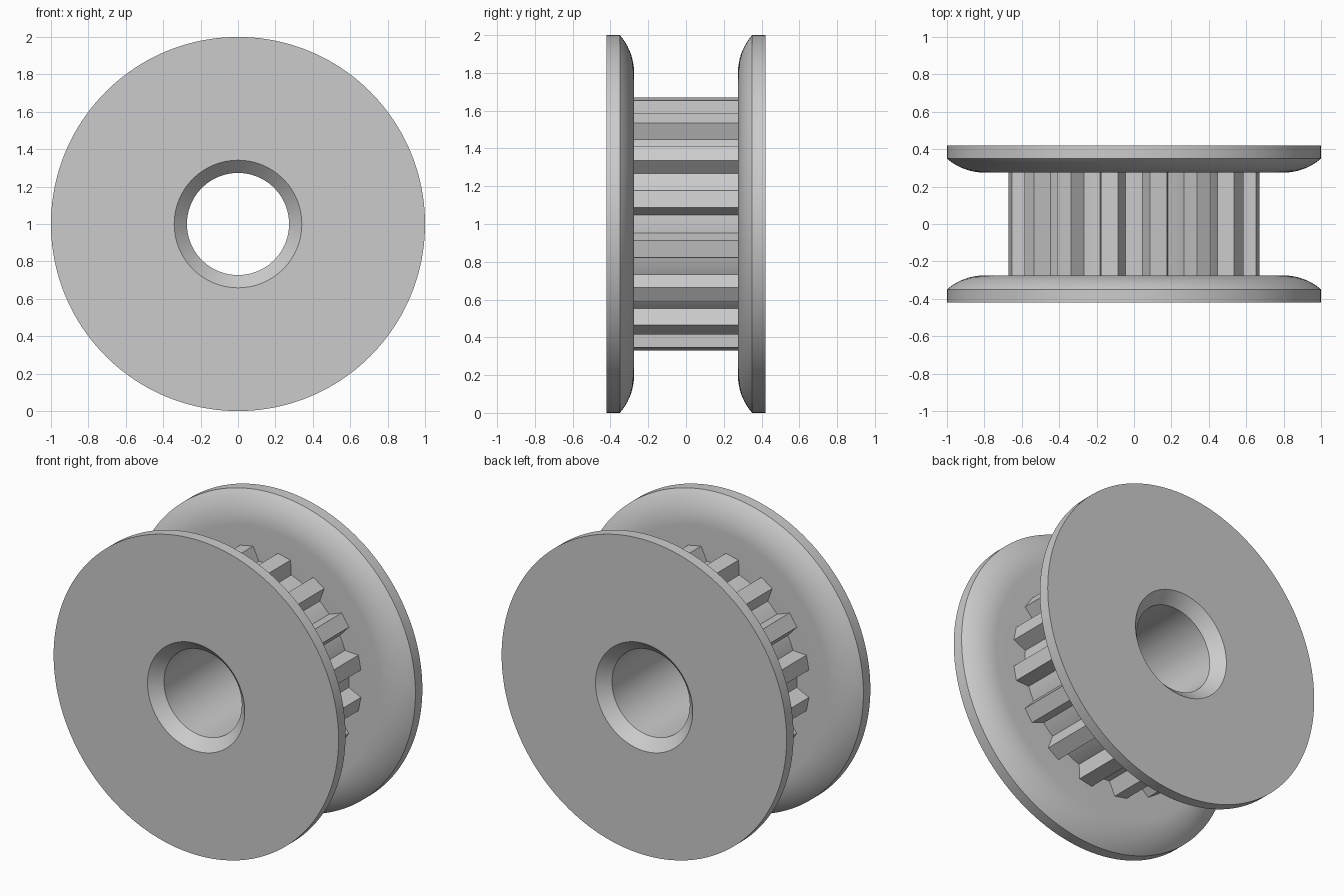
import bpy
import bmesh
from math import sin, cos, pi, radians, asin

cube = bpy.data.objects.get("Cube")
if cube:
    bpy.data.objects.remove(cube, do_unlink=True)

# Main dimensions
RIM_R, BORE_R, CHAMFER_R = 1.0, 0.273, 0.341
FACE_Y, RIM_Y, INNER_Y = 0.42, 0.35, 0.275
FLAT_R, ROOT_R, TIP_R = 0.8, 0.587, 0.676
TEETH, SEGMENTS, ARC_STEPS = 16, 160, 12

grey = bpy.data.materials.new("plain grey")
grey.use_nodes = True
colour = (0.6, 0.6, 0.6, 1)
grey.diffuse_color = colour
grey.node_tree.nodes["Principled BSDF"].inputs["Base Color"].default_value = colour


def add_object(name, bm):
    bmesh.ops.recalc_face_normals(bm, faces=bm.faces[:])
    mesh = bpy.data.meshes.new(name)
    bm.to_mesh(mesh)
    bm.free()
    mesh.materials.append(grey)
    obj = bpy.data.objects.new(name, mesh)
    bpy.context.collection.objects.link(obj)
    return obj


def polar(bm, r, angle, y):
    return bm.verts.new((r * cos(angle), y, 1 + r * sin(angle)))


def lathe(name, profile):
    """Turn a closed (radius, y) profile around the wheel axis."""
    bm = bmesh.new()
    rings = [[polar(bm, r, 2 * pi * i / SEGMENTS, y) for r, y in profile]
             for i in range(SEGMENTS)]
    n = len(profile)
    for i in range(SEGMENTS):
        a, b = rings[i], rings[(i + 1) % SEGMENTS]
        for j in range(n):
            k = (j + 1) % n
            bm.faces.new((a[j], a[k], b[k], b[j]))
    return add_object(name, bm)


# Pulley body: chamfered bore, outer face, rim, rounded inner shoulder, hub
drop, run = RIM_Y - INNER_Y, RIM_R - FLAT_R
arc_r = (drop ** 2 + run ** 2) / (2 * drop)
sweep = asin(run / arc_r)
half = [(BORE_R, FACE_Y - (CHAMFER_R - BORE_R)), (CHAMFER_R, FACE_Y), (RIM_R, FACE_Y)]
for i in range(ARC_STEPS + 1):
    t = sweep * (1 - i / ARC_STEPS)
    half.append((FLAT_R + arc_r * sin(t), INNER_Y + arc_r * (1 - cos(t))))
half.append((ROOT_R, INNER_Y))
body = lathe("pulley_body", half + [(r, -y) for r, y in reversed(half)])
bpy.ops.object.select_all(action='DESELECT')
body.select_set(True)
bpy.context.view_layer.objects.active = body
bpy.ops.object.shade_smooth_by_angle(angle=radians(30))

# Belt teeth: tapered bars around the hub, ends sunk into the flanges
bm = bmesh.new()
base_half, tip_half, end = radians(6.7), radians(3.9), INNER_Y + 0.01
sunk_r, sunk_half = ROOT_R - 0.02, radians(7.2)
section = [(sunk_r, -sunk_half), (ROOT_R, -base_half), (TIP_R, -tip_half),
           (TIP_R, tip_half), (ROOT_R, base_half), (sunk_r, sunk_half)]
for i in range(TEETH):
    mid = 2 * pi * (i + 0.5) / TEETH
    front, back = [[polar(bm, r, mid + a, y) for r, a in section] for y in (-end, end)]
    bm.faces.new(front)
    bm.faces.new(back[::-1])
    for j in range(len(section)):
        k = (j + 1) % len(section)
        bm.faces.new((front[j], back[j], back[k], front[k]))
add_object("belt_teeth", bm)
